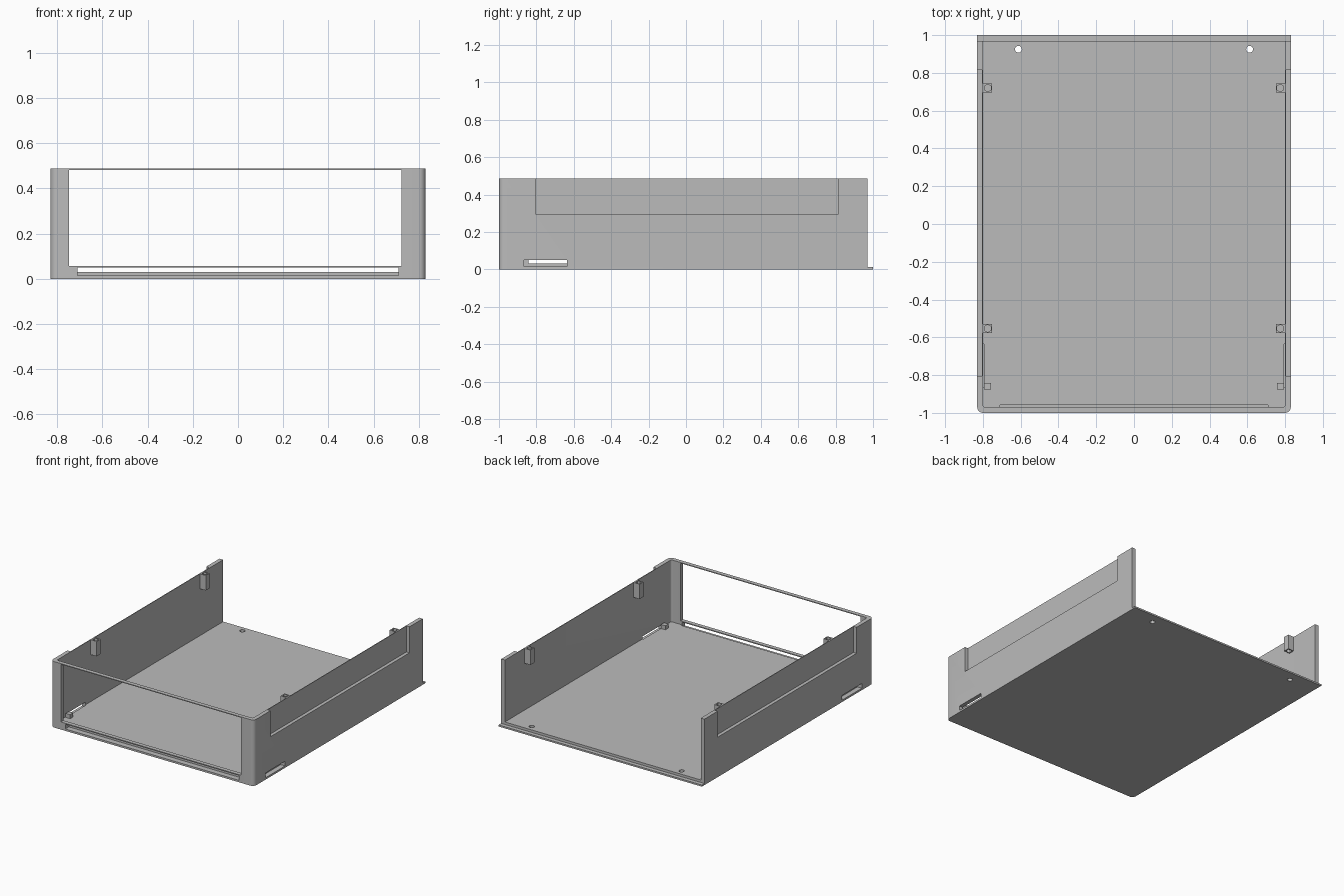
import bpy
import bmesh
import math

if "Cube" in bpy.data.objects:
    bpy.data.objects.remove(bpy.data.objects["Cube"], do_unlink=True)

grey = bpy.data.materials.new("plain grey")
grey.use_nodes = True
grey.diffuse_color = (0.5, 0.5, 0.5, 1)
grey.node_tree.nodes["Principled BSDF"].inputs["Base Color"].default_value = (0.5, 0.5, 0.5, 1)

W, H, T = 0.83, 0.487, 0.03   # half width, wall height, wall thickness
LIP = 0.012                   # thickness of the rear lip


def finish(name, bm):
    mesh = bpy.data.meshes.new(name)
    bm.to_mesh(mesh)
    bm.free()
    mesh.materials.append(grey)
    obj = bpy.data.objects.new(name, mesh)
    bpy.context.collection.objects.link(obj)
    return obj


def box(name, x, y, z, round_front=0):
    bm = bmesh.new()
    bmesh.ops.create_cube(bm, size=1)
    for v in bm.verts:
        v.co = [r[0] if c < 0 else r[1] for c, r in zip(v.co, (x, y, z))]
    if round_front:
        edges = [e for e in bm.edges if all(abs(v.co.y - y[0]) < 1e-5 for v in e.verts)
                 and abs(e.verts[0].co.x - e.verts[1].co.x) < 1e-5]
        bmesh.ops.bevel(bm, geom=edges, offset=round_front, segments=6,
                        profile=0.5, affect='EDGES')
    return finish(name, bm)


def prism(name, x, y, z, radius, sides):
    bm = bmesh.new()
    bmesh.ops.create_cone(bm, cap_ends=True, segments=sides, radius1=radius,
                          radius2=radius, depth=z[1] - z[0])
    bmesh.ops.translate(bm, verts=bm.verts, vec=(x, y, (z[0] + z[1]) / 2))
    return finish(name, bm)


def cut(target, cutter):
    cutter.hide_render = True
    mod = target.modifiers.new("cut", 'BOOLEAN')
    mod.operation = 'DIFFERENCE'
    mod.solver = 'EXACT'
    mod.object = cutter
    bpy.context.view_layer.objects.active = target
    bpy.ops.object.modifier_apply(modifier=mod.name)
    bpy.data.objects.remove(cutter, do_unlink=True)


# Tray shell: rounded block, hollowed, open at the back
tray = box("tray", (-W, W), (-1, 1), (0, H), round_front=0.03)
cut(tray, box("hollow", (T - W, W - T), (T - 1, 2), (T, 1), round_front=0.012))
cut(tray, box("rear_step", (-1, 1), (1 - T, 2), (LIP, 1)))

# Front window and the long slot below it
cut(tray, box("window", (-0.747, 0.724), (-1.1, -0.9), (0.056, 0.481)))
cut(tray, box("front_slot", (-0.71, 0.71), (-1.1, -0.959), (0.014, 0.049)))

for side in (-1, 1):
    def span(a, b):
        return tuple(sorted((side * a, side * b)))

    # Side slot, outer recess, rear screw hole
    cut(tray, box("side_slot", span(0.794, 1), (-0.866, -0.636), (0.014, 0.049)))
    cut(tray, box("recess", span(0.805, 1), (-0.805, 0.815), (0.295, 1)))
    cut(tray, prism("screw_hole", side * 0.612, 0.925, (-0.1, 0.1), 0.018, 24))

    # Screw blocks at the wall tops, with hexagonal holes
    word = "left" if side > 0 else "right"
    for place, y in (("front", -0.553), ("rear", 0.72)):
        block = box(f"{word}_{place}_screw_block", span(0.751, 0.801),
                    (y - 0.023, y + 0.023), (H - 0.11, H))
        cut(block, prism("hex_hole", side * 0.775, y, (0.2, 1), 0.02, 6))

    # Small post near the front corner
    box(f"{word}_post", span(0.757, 0.793), (-0.877, -0.841), (T - 0.005, 0.06))

bpy.ops.object.select_all(action='DESELECT')
tray.select_set(True)
bpy.context.view_layer.objects.active = tray
bpy.ops.object.shade_smooth_by_angle(angle=math.radians(30))
